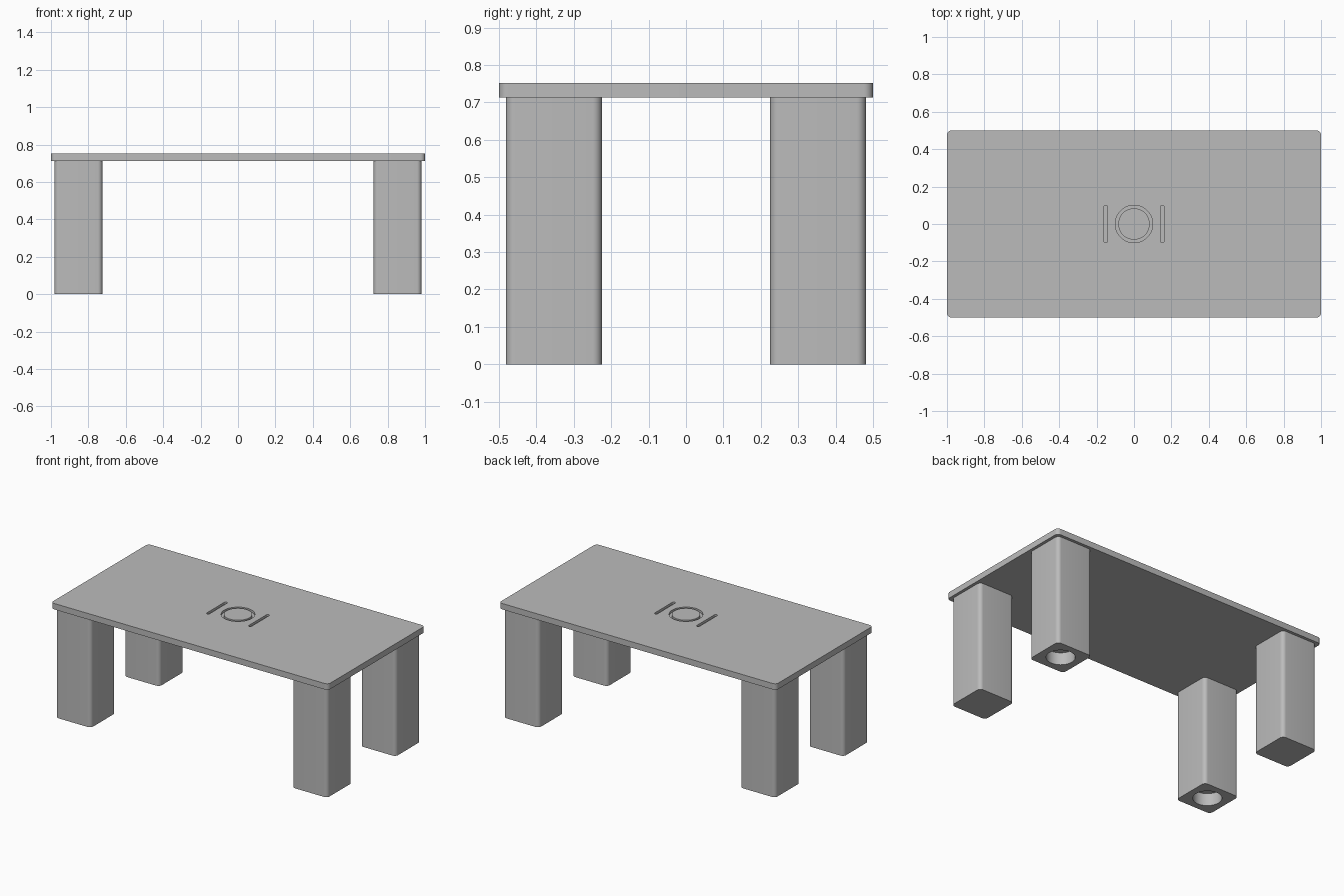
import bpy, bmesh, math

cube = bpy.data.objects.get("Cube")
if cube:
    bpy.data.objects.remove(cube, do_unlink=True)

grey = bpy.data.materials.new("plain grey")
grey.use_nodes = True
COLOUR = (0.5, 0.5, 0.5, 1)
grey.diffuse_color = COLOUR
grey.node_tree.nodes["Principled BSDF"].inputs["Base Color"].default_value = COLOUR


def prism(name, x, y, width, depth, radius, z0, z1, steps=8):
    """Upright block with rounded vertical edges; a full radius gives a cylinder."""
    outline = []
    for corner, (sx, sy) in enumerate([(1, 1), (-1, 1), (-1, -1), (1, -1)]):
        for i in range(steps + 1):
            a = math.pi / 2 * (corner + i / steps)
            p = (round(x + sx * (width / 2 - radius) + radius * math.cos(a), 5),
                 round(y + sy * (depth / 2 - radius) + radius * math.sin(a), 5))
            if p not in outline:
                outline.append(p)
    bm = bmesh.new()
    base = bm.faces.new([bm.verts.new((px, py, z0)) for px, py in outline])
    top = bmesh.ops.extrude_face_region(bm, geom=[base], use_keep_orig=True)["geom"]
    bmesh.ops.translate(bm, vec=(0, 0, z1 - z0),
                        verts=[v for v in top if isinstance(v, bmesh.types.BMVert)])
    bmesh.ops.recalc_face_normals(bm, faces=bm.faces)
    mesh = bpy.data.meshes.new(name)
    bm.to_mesh(mesh)
    bm.free()
    mesh.materials.append(grey)
    obj = bpy.data.objects.new(name, mesh)
    bpy.context.collection.objects.link(obj)
    return obj


def activate(obj):
    bpy.ops.object.select_all(action='DESELECT')
    obj.select_set(True)
    bpy.context.view_layer.objects.active = obj


def cut(obj, cutter):
    """Carve the cutter out of the object, then discard the cutter."""
    mod = obj.modifiers.new("cut", 'BOOLEAN')
    mod.operation = 'DIFFERENCE'
    mod.solver = 'EXACT'
    mod.object = cutter
    activate(obj)
    bpy.ops.object.modifier_apply(modifier=mod.name)
    bpy.data.objects.remove(cutter, do_unlink=True)


TOP, UNDER = 0.752, 0.713
FLOOR = TOP - 0.015

# Table top with a ring groove between two straight grooves
table_top = prism("table_top", 0, 0, 2, 1, 0.025, UNDER, TOP)
ring = prism("ring_cutter", 0, 0, 0.2, 0.2, 0.1, FLOOR, TOP + 0.02, 16)
cut(ring, prism("ring_core", 0, 0, 0.168, 0.168, 0.084, FLOOR - 0.02, TOP + 0.04, 16))
cut(table_top, ring)
for side in (-1, 1):
    cut(table_top, prism("slot_cutter", side * 0.152, 0, 0.02, 0.2, 0.01, FLOOR, TOP + 0.02))
parts = [table_top]

# Four legs; one diagonal pair has a round socket in the foot
LEG = 0.256
for sx, x_name in ((1, "left"), (-1, "right")):
    for sy, y_name in ((1, "back"), (-1, "front")):
        x, y = sx * 0.853, sy * 0.353
        leg = prism(f"{y_name}_{x_name}_leg", x, y, LEG, LEG, 0.025, 0, UNDER)
        if sx == sy:
            cut(leg, prism("socket_cutter", x, y, 0.17, 0.17, 0.085, -0.05, 0.08, 16))
        parts.append(leg)

# Smooth the rounded edges, keep the flat rims sharp
for part in parts:
    activate(part)
    bpy.ops.object.shade_smooth_by_angle(angle=math.radians(30))
